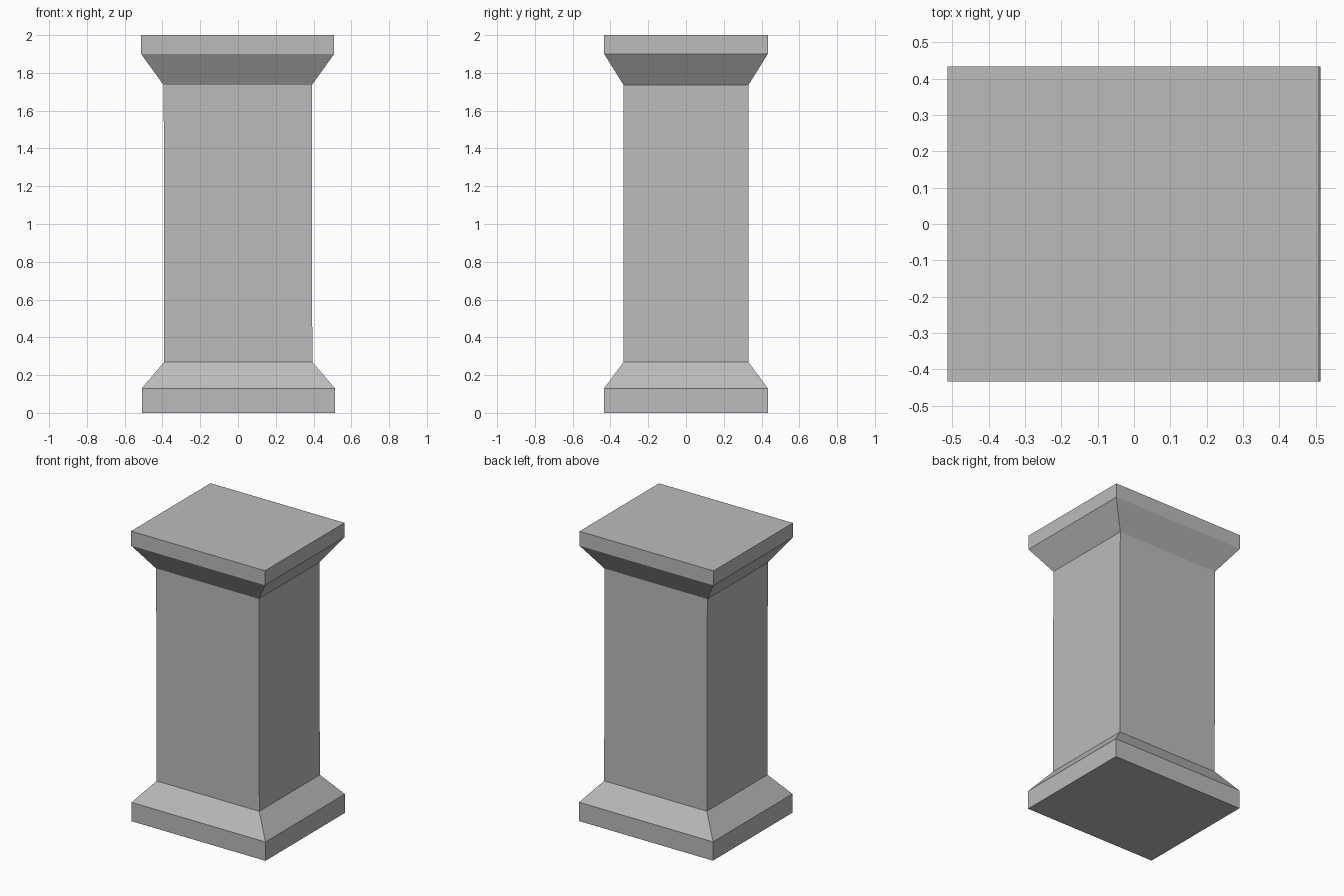
import bpy
import bmesh

cube = bpy.data.objects.get("Cube")
if cube:
    bpy.data.objects.remove(cube, do_unlink=True)

stone = bpy.data.materials.new("grey_stone")
stone.use_nodes = True
grey = (0.5, 0.5, 0.5, 1)
stone.diffuse_color = grey
stone.node_tree.nodes["Principled BSDF"].inputs["Base Color"].default_value = grey

# Section sizes: half width, half depth
SLAB = (0.511, 0.433)
SHAFT = (0.392, 0.33)
LEAN = 0.002  # the column tilts very slightly toward -x

# Stacked rectangular sections: height, half sizes
sections = [(0, SLAB), (0.13, SLAB), (0.27, SHAFT),
            (1.735, SHAFT), (1.9, SLAB), (2, SLAB)]

# Loft the pedestal through its sections
bm = bmesh.new()
rings = []
for z, (w, d) in sections:
    shift = LEAN * (1 - z)
    rings.append([bm.verts.new((sx * w + shift, sy * d, z))
                  for sx, sy in ((-1, -1), (1, -1), (1, 1), (-1, 1))])
for low, high in zip(rings, rings[1:]):
    for i in range(4):
        j = (i + 1) % 4
        bm.faces.new((low[i], low[j], high[j], high[i]))
bm.faces.new(rings[0][::-1])
bm.faces.new(rings[-1])
bmesh.ops.recalc_face_normals(bm, faces=bm.faces)

mesh = bpy.data.meshes.new("pedestal")
bm.to_mesh(mesh)
bm.free()
mesh.materials.append(stone)
bpy.context.collection.objects.link(bpy.data.objects.new("pedestal", mesh))
